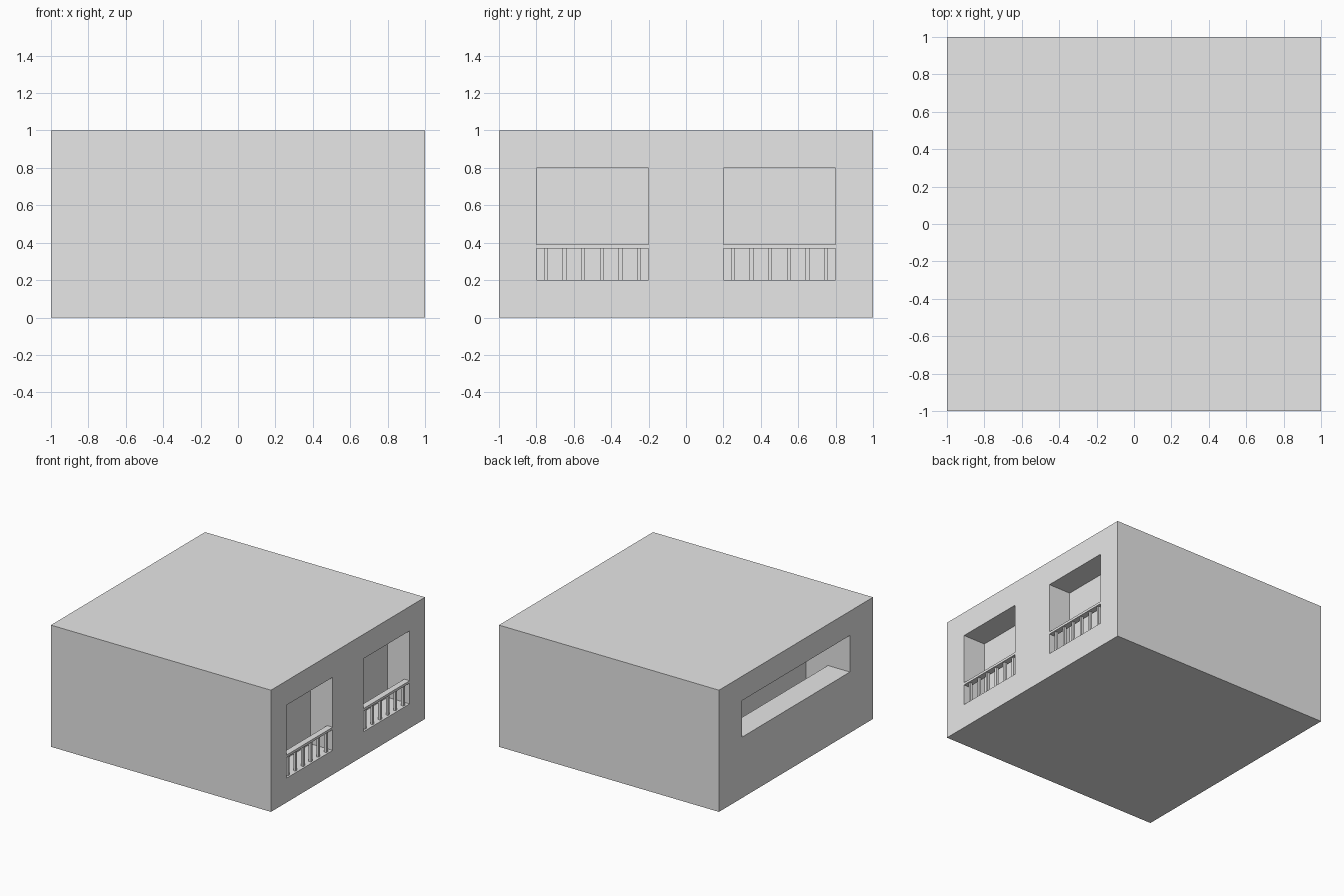
import bpy

if "Cube" in bpy.data.objects:
    bpy.data.objects.remove(bpy.data.objects["Cube"])

grey = bpy.data.materials.new("plain_grey")
grey.diffuse_color = (0.8, 0.8, 0.8, 1)
grey.use_nodes = True
grey.node_tree.nodes["Principled BSDF"].inputs["Base Color"].default_value = grey.diffuse_color


def box(name, x, y, z):
    """Box spanning the given (min, max) ranges."""
    bpy.ops.mesh.primitive_cube_add(
        size=1, location=[sum(r) / 2 for r in (x, y, z)])
    ob = bpy.context.object
    ob.name = name
    ob.scale = [r[1] - r[0] for r in (x, y, z)]
    bpy.ops.object.transform_apply(location=False, rotation=False, scale=True)
    ob.data.materials.append(grey)
    return ob


def cut(target, name, x, y, z):
    """Carve a box-shaped recess out of the target."""
    cutter = box(name, x, y, z)
    mod = target.modifiers.new(name, 'BOOLEAN')
    mod.operation = 'DIFFERENCE'
    mod.solver = 'EXACT'
    mod.object = cutter
    bpy.context.view_layer.objects.active = target
    bpy.ops.object.modifier_apply(modifier=mod.name)
    bpy.data.objects.remove(cutter, do_unlink=True)


# Main block
building = box("building", (-1, 1), (-1, 1), (0, 1))

# Long balcony on the left: opening above a solid parapet, deeper well behind
cut(building, "balcony_opening", (-1.1, -0.6), (-0.7, 0.7), (0.5, 0.8))
cut(building, "balcony_well", (-0.8, -0.6), (-0.7, 0.7), (0.2, 0.6))

# Two small balconies on the right, each with a rail and six square balusters
for side, yc in (("front", -0.5), ("back", 0.5)):
    cut(building, side + "_niche", (0.8, 1.1), (yc - 0.3, yc + 0.3), (0.2, 0.8))
    box(side + "_rail", (0.95, 1), (yc - 0.3, yc + 0.3), (0.37, 0.39))
    for i in range(6):
        y = yc - 0.25 + 0.1 * i
        box(f"{side}_baluster_{i + 1}", (0.965, 0.985),
            (y - 0.01, y + 0.01), (0.2, 0.37))
